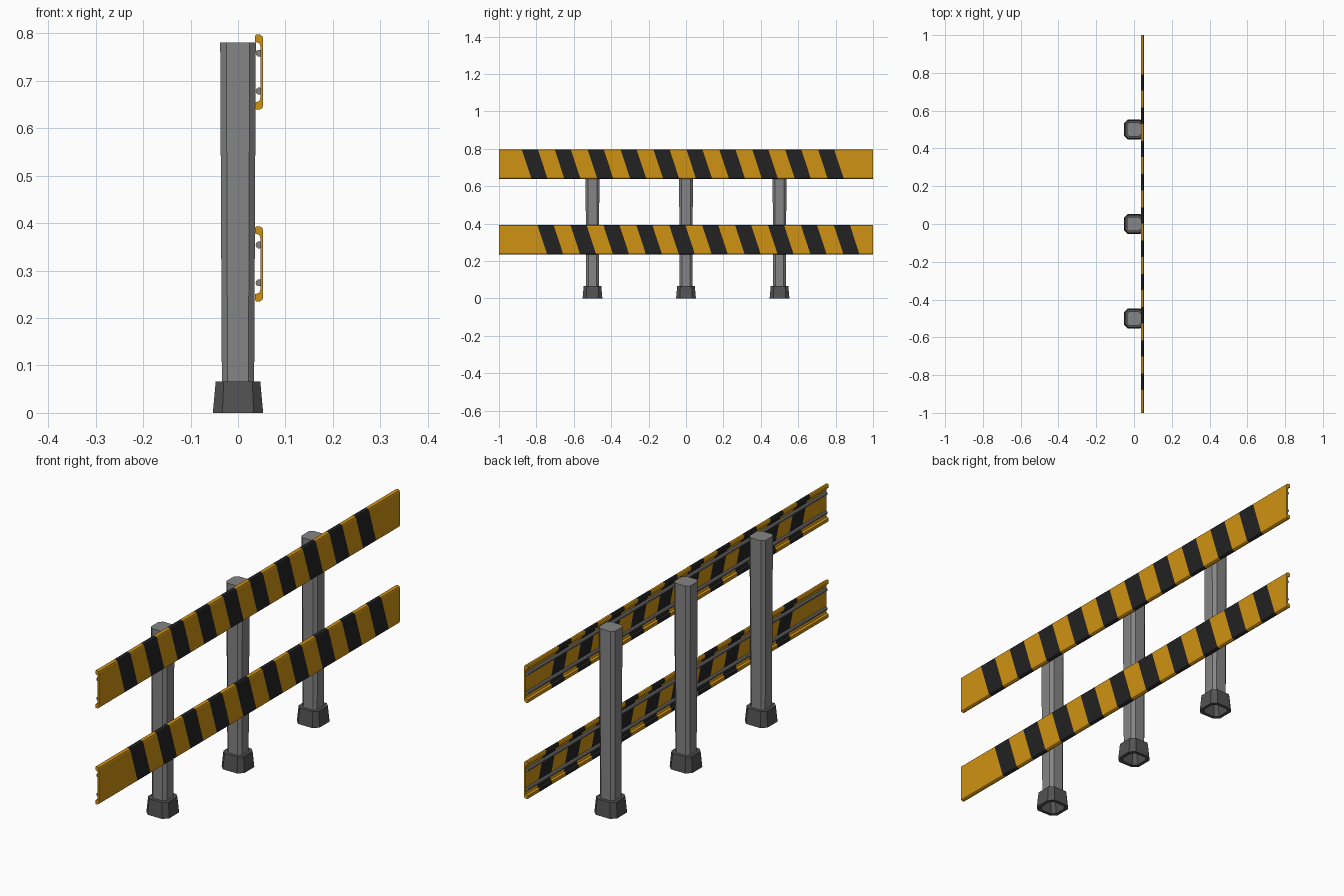
import bpy
import bmesh
import math

if "Cube" in bpy.data.objects:
    bpy.data.objects.remove(bpy.data.objects["Cube"])


def material(name, r, g, b):
    m = bpy.data.materials.new(name)
    m.diffuse_color = (r, g, b, 1)
    m.use_nodes = True
    m.node_tree.nodes["Principled BSDF"].inputs["Base Color"].default_value = m.diffuse_color
    return m


ORANGE = material("orange paint", 0.63, 0.29, 0.006)
BLACK = material("black paint", 0.016, 0.016, 0.016)
GREY = material("grey metal", 0.235, 0.235, 0.235)
DARK = material("dark grey base", 0.085, 0.085, 0.085)


def loft(name, rings, mats, segment_mat=lambda i: 0):
    """Skin a list of equal-length point rings and cap both ends."""
    bm = bmesh.new()
    loops = [[bm.verts.new(p) for p in ring] for ring in rings]
    n = len(loops[0])
    for i, (a, b) in enumerate(zip(loops, loops[1:])):
        for j in range(n):
            k = (j + 1) % n
            bm.faces.new((a[j], a[k], b[k], b[j])).material_index = segment_mat(i)
    bm.faces.new(loops[0])
    bm.faces.new(loops[-1])
    bmesh.ops.recalc_face_normals(bm, faces=bm.faces)
    me = bpy.data.meshes.new(name)
    bm.to_mesh(me)
    bm.free()
    for m in mats:
        me.materials.append(m)
    ob = bpy.data.objects.new(name, me)
    bpy.context.collection.objects.link(ob)
    return ob


def chamfered_square(y, half, cut, z):
    """Octagonal ring: a square with its corners cut off."""
    h, c = half, half - cut
    pts = [(h, -c), (h, c), (c, h), (-c, h), (-h, c), (-h, -c), (-c, -h), (c, -h)]
    return [(px, y + py, z) for px, py in pts]


# Three posts, each standing in a hollow tapered base
for i, y in enumerate((-0.5, 0.0, 0.5), 1):
    loft(f"post_{i}", [chamfered_square(y, 0.034, 0.012, 0.058),
                       chamfered_square(y, 0.0375, 0.013, 0.78)], [GREY])
    loft(f"post_base_{i}", [chamfered_square(y, 0.034, 0.012, 0.055),
                            chamfered_square(y, 0.039, 0.014, 0.0),
                            chamfered_square(y, 0.053, 0.020, 0.0),
                            chamfered_square(y, 0.047, 0.017, 0.066)], [DARK])

# C-shaped board section (x, height from the middle), mirrored top to bottom
HALF = 0.079
upper = [(0.047, HALF - 0.024), (0.045, HALF - 0.018), (0.036, HALF - 0.015),
         (0.036, HALF - 0.003), (0.038, HALF), (0.046, HALF),
         (0.051, HALF - 0.003), (0.053, HALF - 0.009)]
section = upper + [(x, -h) for x, h in reversed(upper)]

STEP, WIDTH, LEAN = 0.176, 0.086, 0.052


def board(name, mid_z, first):
    """Striped board: slanted cuts split the extrusion into colour bands."""
    cuts = []
    for k in range(10):
        cuts += [first + k * STEP, first + k * STEP + WIDTH]

    def ring(y, lean):
        return [(x, y + lean * (HALF - h) / (2 * HALF), mid_z + h) for x, h in section]

    rings = [ring(-1, 0)] + [ring(c, LEAN) for c in cuts] + [ring(1, 0)]
    loft(name, rings, [ORANGE, BLACK], lambda i: i % 2)

    # Two stiffening rods along the back of the board
    for tag, dz in (("upper", 0.040), ("lower", -0.040)):
        circle = [(0.0445 + 0.0075 * math.cos(a * math.pi / 5),
                   mid_z + dz + 0.0075 * math.sin(a * math.pi / 5)) for a in range(10)]
        loft(f"{name}_{tag}_rod", [[(x, y, z) for x, z in circle] for y in (-0.995, 0.995)],
             [GREY])


board("top_board", 0.718, -0.878)
board("bottom_board", 0.314, -0.794)
